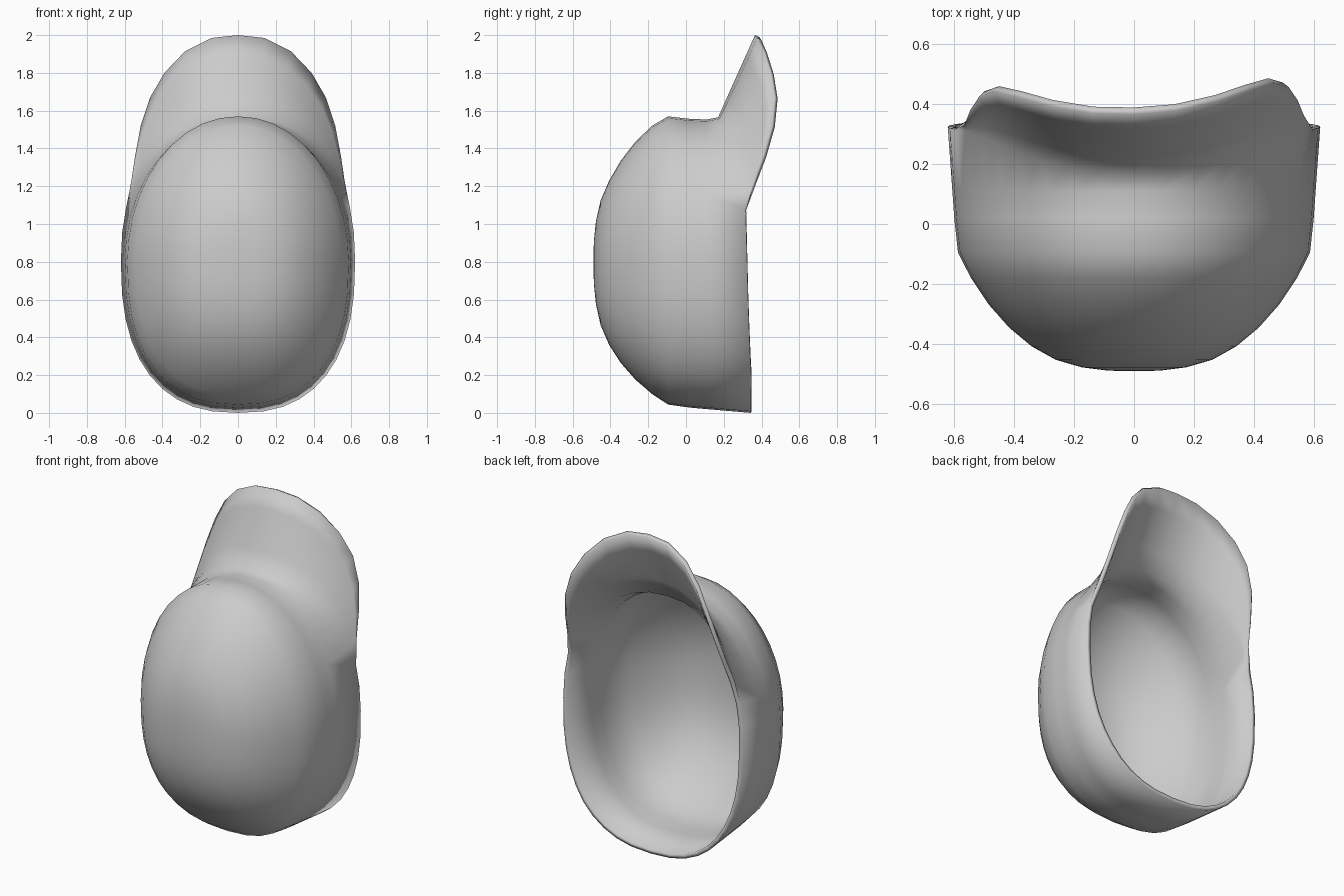
import bpy, bmesh, math

if "Cube" in bpy.data.objects:
    bpy.data.objects.remove(bpy.data.objects["Cube"])

N = 40                      # segments round the crown
CZ = 0.80                   # height of the crown's centre
# crown profile: radial fraction, depth y, extra fullness at the top
PROFILE = [(0.14, -0.488, 0), (0.28, -0.477, 0), (0.42, -0.452, .01), (0.55, -0.407, .02),
           (0.67, -0.345, .045), (0.78, -0.268, .065), (0.875, -0.18, .075),
           (0.945, -0.095, .065), (0.965, 0.02, .025), (0.975, 0.11, .01)]
# outer edge of the brim from middle to side: x, y, z
BRIM = [(0, .365, 2.0), (.14, .372, 1.985), (.28, .40, 1.915), (.39, .435, 1.80),
        (.465, .455, 1.67), (.515, .44, 1.52), (.545, .395, 1.36), (.565, .345, 1.225)]
K = len(BRIM)


def outline(i, p_top=0.97):
    """Crown outline, i counted from the top; squarer at the bottom."""
    a = 2 * math.pi * i / N
    s, c = math.sin(a), math.cos(a)
    p = p_top if c > 1e-6 else 0.82
    x = 0.62 * math.copysign(abs(s) ** p, s)
    z = (0.765 if c > 0 else 0.80) * math.copysign(abs(c) ** p, c)
    return x, z


def rim_y(i):
    k = min(i % N, N - i % N)
    if k >= K:
        return 0.315 + 0.03 * min(1, (k - K) / 7)
    return 0.17 + 0.145 * (1 - math.cos(math.pi * k / K)) / 2


bm = bmesh.new()
pole = bm.verts.new((0, -0.49, CZ))

# crown
rings = []
for r, y, full in PROFILE:
    ring = []
    for i in range(N):
        x, z = outline(i)
        f = 1 + full * max(0, math.cos(2 * math.pi * i / N))
        ring.append(bm.verts.new((r * x, y, CZ + r * z * f)))
    rings.append(ring)
ring = []
for i in range(N):
    x, z = outline(i, 0.86)
    ring.append(bm.verts.new((x, rim_y(i), CZ + z)))
rings.append(ring)
for i in range(N):
    j = (i + 1) % N
    bm.faces.new((pole, rings[0][j], rings[0][i]))
    for a, b in zip(rings, rings[1:]):
        bm.faces.new((a[i], a[j], b[j], b[i]))

# brim, growing from the upper part of the rim
rows = {}
for i in range(-K + 1, K):
    base = rings[-1][i % N]
    x, y, z = BRIM[abs(i)]
    x = math.copysign(x, i)
    y += 0.03 * x
    col = [base]
    for t in (0.25, 0.5, 0.75, 1.0):
        bow = 0.02 * math.sin(math.pi * t) * abs(i) / K * (K - abs(i)) / 4
        col.append(bm.verts.new((base.co.x + (x - base.co.x) * t,
                                 base.co.y + (y - base.co.y) * t + bow,
                                 base.co.z + (z - base.co.z) * t)))
    rows[i] = col
for i in range(-K + 1, K - 1):
    for t in range(4):
        bm.faces.new((rows[i][t], rows[i + 1][t], rows[i + 1][t + 1], rows[i][t + 1]))
for i, end in ((K - 1, K), (-K + 1, -K)):
    for t in range(4):
        bm.faces.new((rows[i][t], rings[-1][end % N], rows[i][t + 1]))

bmesh.ops.recalc_face_normals(bm, faces=bm.faces[:])
if pole.link_faces[0].normal.y > 0:
    bmesh.ops.reverse_faces(bm, faces=bm.faces[:])
me = bpy.data.meshes.new("cap")
bm.to_mesh(me)
bm.free()
cap = bpy.data.objects.new("cap", me)
bpy.context.collection.objects.link(cap)
for p in me.polygons:
    p.use_smooth = True

# cloth thickness
m = cap.modifiers.new("thickness", 'SOLIDIFY')
m.thickness = 0.025
m.offset = -1
